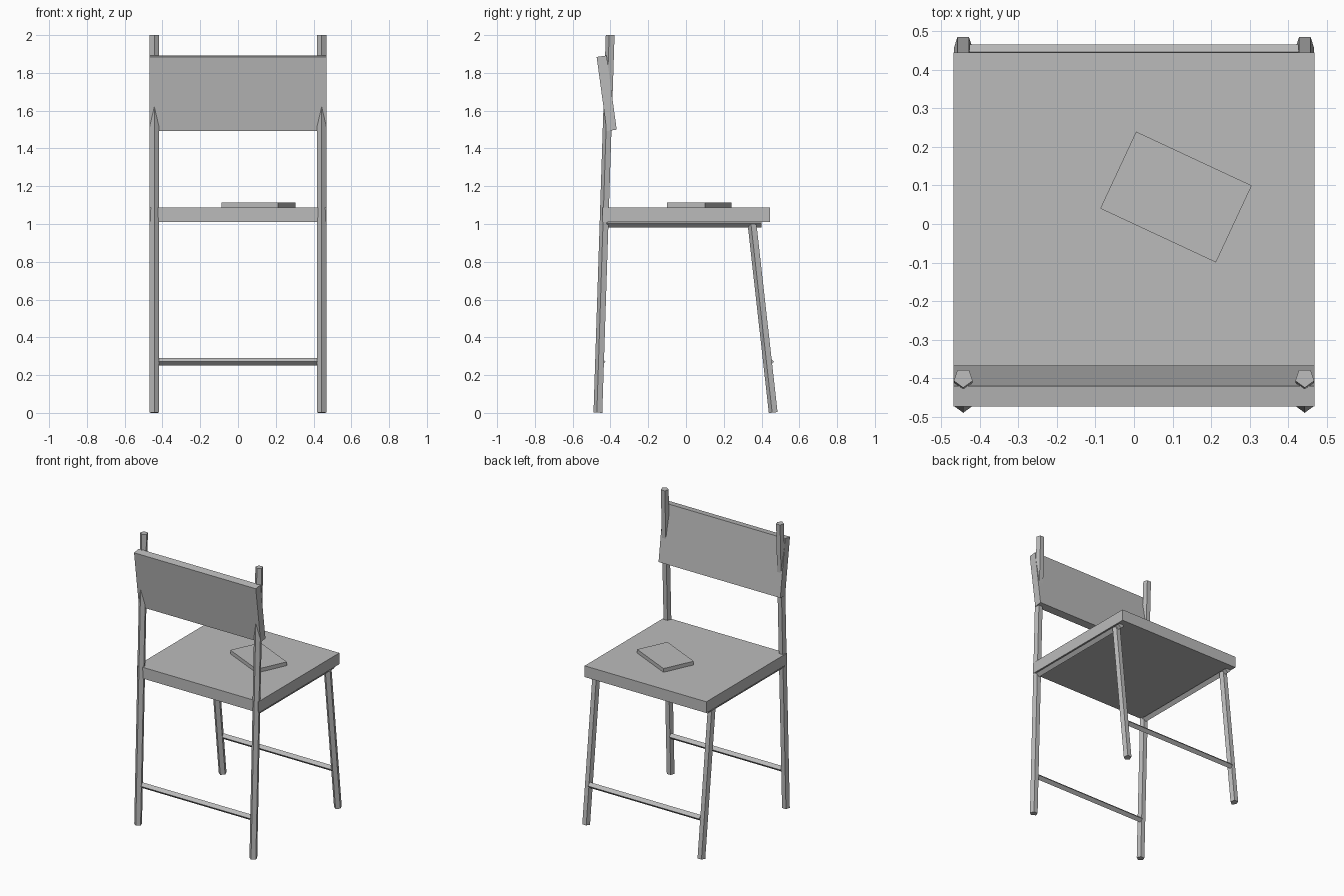
import bpy, math
from mathutils import Vector, Matrix

cube = bpy.data.objects.get("Cube")
if cube:
    bpy.data.objects.remove(cube, do_unlink=True)

grey = bpy.data.materials.new("plain grey")
grey.use_nodes = True
colour = (0.5, 0.5, 0.5, 1)
grey.diffuse_color = colour
grey.node_tree.nodes["Principled BSDF"].inputs["Base Color"].default_value = colour


def box(name, centre, size, tilt=0, turn=0):
    """Box with a tilt about x and a turn about z, in degrees."""
    bpy.ops.mesh.primitive_cube_add(size=1, location=centre)
    ob = bpy.context.object
    ob.name = name
    ob.scale = size
    ob.rotation_euler = (math.radians(tilt), 0, math.radians(turn))
    ob.data.materials.append(grey)
    return ob


def rod(name, start, end, radius, sides, roll):
    """Flat-sided rod between two points; roll turns its first corner."""
    a, b = Vector(start), Vector(end)
    axis = b - a
    bpy.ops.mesh.primitive_cylinder_add(vertices=sides, radius=radius, depth=axis.length)
    ob = bpy.context.object
    ob.name = name
    ob.data.transform(Matrix.Rotation(math.radians(roll), 4, 'Z'))
    ob.rotation_euler = Vector((0, 0, 1)).rotation_difference(axis).to_euler()
    ob.location = (a + b) / 2
    ob.data.materials.append(grey)
    return ob


leg_x = 0.443

# Legs, posts and side rails, one of each per side
for side, s in (("left", 1), ("right", -1)):
    x = s * leg_x
    rod(side + "_back_post", (x, -0.464, 0.001), (x, -0.399, 2), 0.0257, 5, 180)
    rod(side + "_splayed_leg", (x, 0.464, 0.002), (x, 0.352, 1.0), 0.0257, 5, 180)
    rod(side + "_seat_rail", (x, -0.42, 1.003), (x, 0.40, 1.003), 0.022, 4, 0)

# Cross bars between the legs
for name, y in (("post_stretcher", -0.446), ("leg_stretcher", 0.446)):
    rod(name, (-0.427, y, 0.271), (0.427, y, 0.271), 0.02, 4, 0)

# Seat, leaning backrest and the small slab lying on the seat
box("seat", (0, 0.002, 1.049), (0.936, 0.886, 0.078))
box("backrest", (0, -0.42, 1.692), (0.936, 0.053, 0.396), tilt=7.8)
box("seat_slab", (0.109, 0.07, 1.101), (0.331, 0.22, 0.026), turn=-25)
